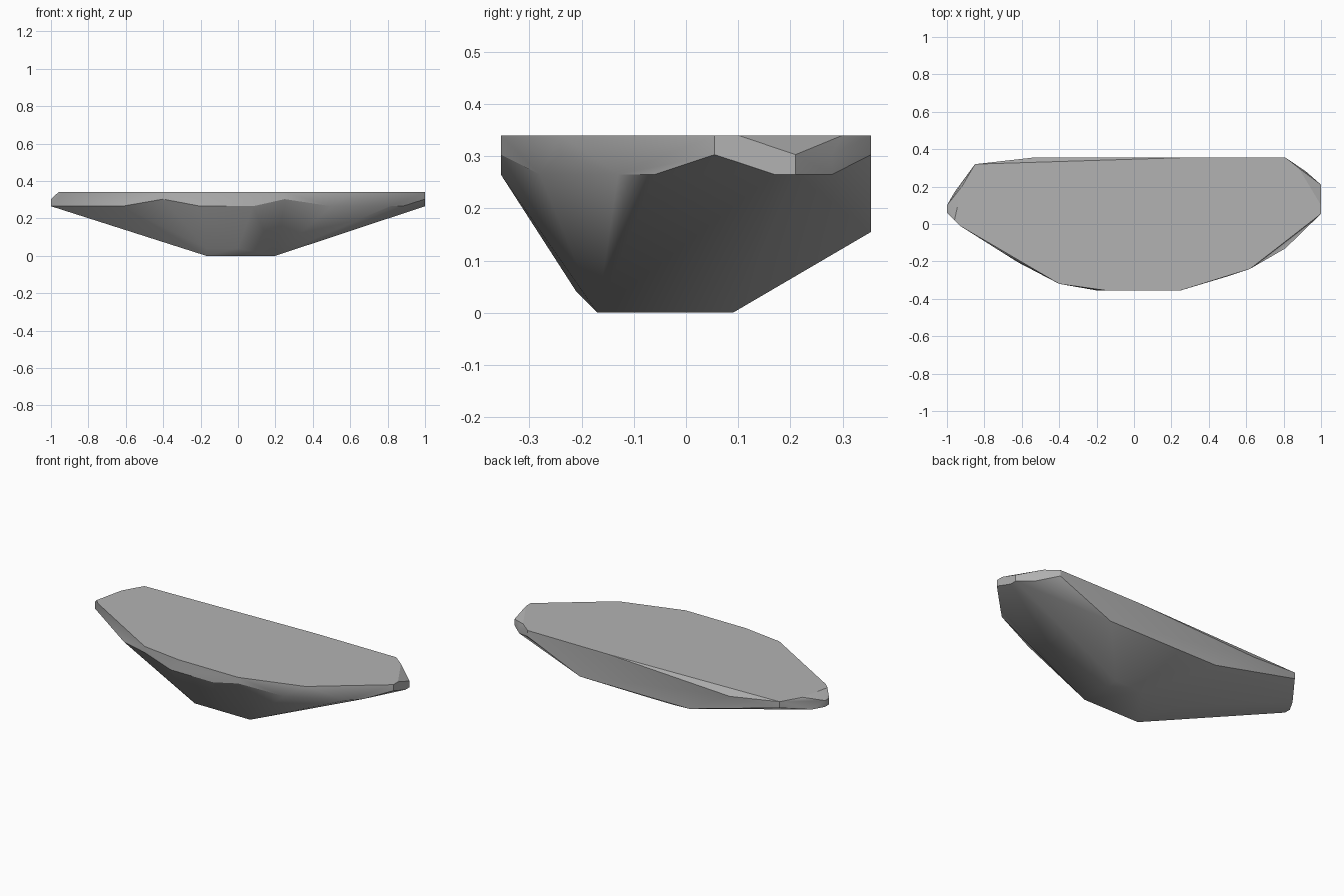
import bpy
import bmesh
import math

# Remove the default object
cube = bpy.data.objects.get("Cube")
if cube:
    bpy.data.objects.remove(cube, do_unlink=True)


def make_material(name, colour):
    material = bpy.data.materials.new(name)
    material.use_nodes = True
    material.diffuse_color = colour
    shader = material.node_tree.nodes["Principled BSDF"]
    shader.inputs["Base Color"].default_value = colour
    shader.inputs["Roughness"].default_value = 0.8
    return material


def hull_from_levels(name, levels, material):
    """Wrap a tight convex skin around corner points given per height."""
    bm = bmesh.new()
    for height, corners in levels:
        for x, y in corners:
            bm.verts.new((x, y, height))
    result = bmesh.ops.convex_hull(bm, input=bm.verts[:])
    loose = {v for key in ("geom_interior", "geom_unused") for v in result[key]
             if isinstance(v, bmesh.types.BMVert) and not v.link_faces}
    bmesh.ops.delete(bm, geom=list(loose), context="VERTS")

    # Merge the coplanar triangles into clean flat faces
    bmesh.ops.dissolve_limit(bm, angle_limit=math.radians(1),
                             verts=bm.verts[:], edges=bm.edges[:])
    bmesh.ops.recalc_face_normals(bm, faces=bm.faces[:])
    mesh = bpy.data.meshes.new(name)
    bm.to_mesh(mesh)
    bm.free()
    mesh.materials.append(material)
    obj = bpy.data.objects.new(name, mesh)
    bpy.context.collection.objects.link(obj)
    return obj


# Flat top outline
top_outline = [(-.85, .32), (-.92, .2), (-.96, .02), (-.93, -.01), (-.4, -.32),
               (-.15, -.355), (.25, -.355), (.62, -.24), (1, .055), (1, .1),
               (.88, .3), (.81, .355), (.27, .355)]

# Bevelled rim, upper and lower corners
upper_rim = [(-.85, .32), (-1, .1), (-1, .06), (-.4, -.32), (.25, -.355),
             (.62, -.24), (1, .055), (1, .21), (.92, .28), (.81, .355),
             (-.54, .355)]
lower_rim = [(-.96, .17), (-1, .1), (-1, .06), (-.62, -.205), (-.2, -.355),
             (.08, -.355), (.5, -.28), (.81, -.13), (.88, -.06), (1, .17),
             (1, .21), (.92, .28)]

# Keel: rear edge, front chamfer and flat underside
rear_edge = [(-.27, .355), (.46, .355)]
front_chamfer = [(-.17, -.21), (0, -.21)]
underside = [(-.17, -.17), (.2, -.17), (.2, .09), (.02, .09), (-.17, .02)]

grey = make_material("stone_grey", (.45, .45, .45, 1))
slab = hull_from_levels("rock_slab", [
    (.34, top_outline), (.303, upper_rim), (.265, lower_rim),
    (.155, rear_edge), (.04, front_chamfer), (0, underside)], grey)

# Smooth shading with the sharp rim kept crisp
bpy.ops.object.select_all(action="DESELECT")
slab.select_set(True)
bpy.context.view_layer.objects.active = slab
bpy.ops.object.shade_smooth_by_angle(angle=math.radians(30))
